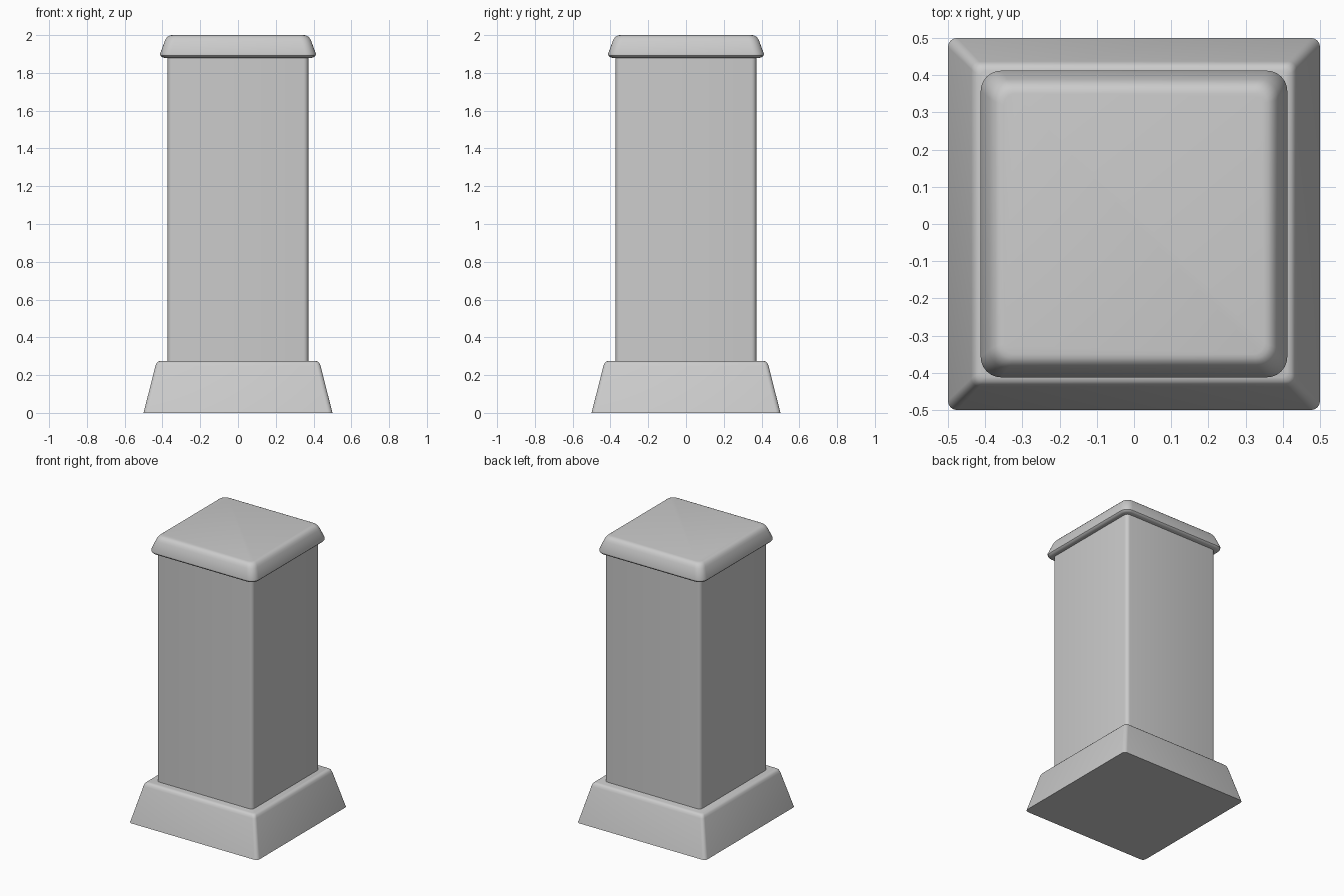
import bpy, bmesh, math

if "Cube" in bpy.data.objects:
    bpy.data.objects.remove(bpy.data.objects["Cube"])


def rounded_ring(bm, z, half, radius, seg):
    """One rounded-square section at height z."""
    ring = []
    c = half - radius
    for q, (sx, sy) in enumerate([(1, 1), (-1, 1), (-1, -1), (1, -1)]):
        for i in range(seg + 1):
            a = math.pi / 2 * (q + i / seg)
            ring.append(bm.verts.new((sx * c + radius * math.cos(a),
                                      sy * c + radius * math.sin(a), z)))
    return ring


def loft(name, sections, seg=4, caps=True):
    """Skin rounded-square sections (z, half width, corner radius)."""
    bm = bmesh.new()
    rings = [rounded_ring(bm, *s, seg) for s in sections]
    n = len(rings[0])
    for lo, hi in zip(rings, rings[1:]):
        for i in range(n):
            j = (i + 1) % n
            bm.faces.new((lo[i], lo[j], hi[j], hi[i]))
    if caps:
        bm.faces.new(rings[0][::-1])
        bm.faces.new(rings[-1])
    mesh = bpy.data.meshes.new(name)
    bm.to_mesh(mesh)
    bm.free()
    ob = bpy.data.objects.new(name, mesh)
    bpy.context.collection.objects.link(ob)
    bpy.context.view_layer.objects.active = ob
    ob.select_set(True)
    bpy.ops.object.shade_smooth_by_angle(angle=math.radians(35))
    ob.select_set(False)
    return ob


# Tapered plinth with a softened upper edge
loft("base", [(0, 0.5, 0.025), (0.25, 0.437, 0.022), (0.264, 0.431, 0.021),
              (0.272, 0.423, 0.018), (0.275, 0.412, 0.014)])

# Square post with rounded corners
loft("post", [(0.275, 0.372, 0.025), (1.885, 0.372, 0.025)], caps=False)

# Sloped cap with rounded lip and top edge
loft("cap", [(1.88, 0.39, 0.04), (1.884, 0.404, 0.05), (1.892, 0.411, 0.055),
             (1.902, 0.412, 0.055), (1.968, 0.388, 0.05), (1.982, 0.381, 0.048),
             (1.993, 0.371, 0.043), (1.998, 0.361, 0.036), (2.0, 0.35, 0.03)], seg=6)
